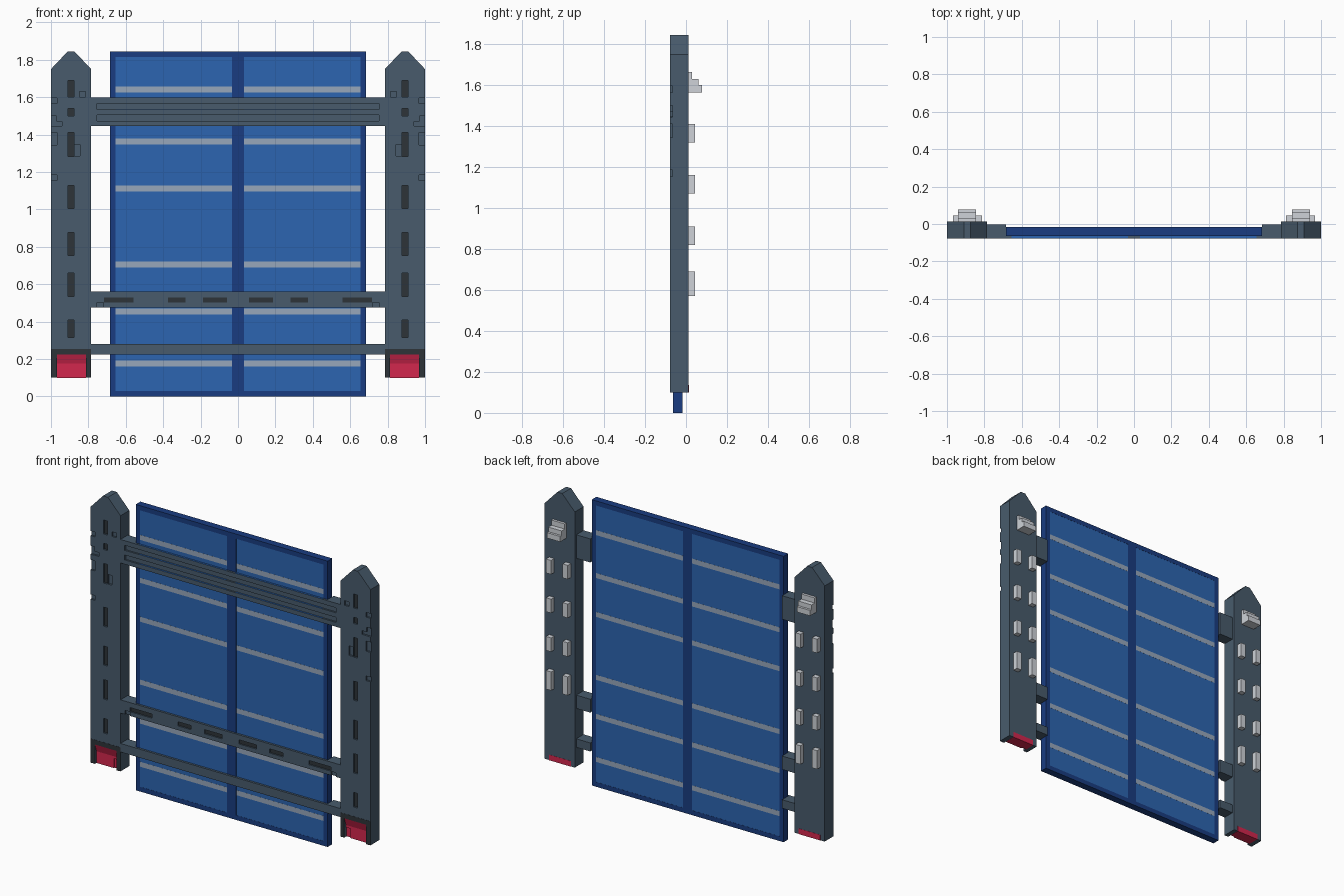
import bpy, bmesh
from mathutils import Vector

if "Cube" in bpy.data.objects:
    bpy.data.objects.remove(bpy.data.objects["Cube"])

def material(name, rgb):
    m = bpy.data.materials.new(name)
    m.diffuse_color = (*rgb, 1)
    m.use_nodes = True
    m.node_tree.nodes["Principled BSDF"].inputs["Base Color"].default_value = m.diffuse_color
    return m

SLATE = material("slate", (.065, .105, .15))
DARK = material("dark", (.027, .033, .04))
FRAME = material("frame_blue", (.010, .046, .22))
GLASS = material("glass_blue", (.025, .13, .44))
STRIPE = material("stripe_grey", (.31, .39, .50))
RED = material("red", (.65, .02, .075))
PALE = material("pale_grey", (.62, .65, .69))

FRONT, BACK = -.077, .013      # post faces in y

def new_object(name, bm, mat):
    bmesh.ops.recalc_face_normals(bm, faces=bm.faces)
    me = bpy.data.meshes.new(name)
    bm.to_mesh(me)
    bm.free()
    ob = bpy.data.objects.new(name, me)
    bpy.context.collection.objects.link(ob)
    if mat:
        me.materials.append(mat)
    return ob

def prism(name, pts, axis, lo, hi, mat):
    """Extrude a 2D profile along the axis; the other two axes keep their order."""
    bm = bmesh.new()
    rings = []
    for h in (lo, hi):
        ring = []
        for p in pts:
            co = list(p)
            co.insert(axis, h)
            ring.append(bm.verts.new(co))
        bm.faces.new(ring)
        rings.append(ring)
    n = len(pts)
    for i in range(n):
        j = (i + 1) % n
        bm.faces.new((rings[0][i], rings[0][j], rings[1][j], rings[1][i]))
    return new_object(name, bm, mat)

def add_box(bm, x, y, z):
    ret = bmesh.ops.create_cube(bm, size=1)
    for v in ret["verts"]:
        v.co = [(r[0] + r[1]) / 2 + c * abs(r[1] - r[0]) for r, c in zip((x, y, z), v.co)]

def boxes(name, items, mat):
    bm = bmesh.new()
    for it in items:
        add_box(bm, *it)
    return new_object(name, bm, mat)

def cut(ob, items):
    """Subtract the boxes one at a time, so that none of them interact."""
    for it in items:
        cutter = boxes("cutter", [it], None)
        cutter.hide_render = True
        mod = ob.modifiers.new("cut", 'BOOLEAN')
        mod.operation, mod.solver, mod.object = 'DIFFERENCE', 'EXACT', cutter
        bpy.context.view_layer.objects.active = ob
        bpy.ops.object.modifier_apply(modifier=mod.name)
        bpy.data.objects.remove(cutter)

# Panel: frame, glass, stripes
py = (-.064, -.017)
boxes("panel_frame", [((-.685, -.655), py, (0, 1.845)), ((.655, .685), py, (0, 1.845)),
                      ((-.032, .032), py, (.03, 1.815)),
                      ((-.655, .655), py, (0, .03)), ((-.655, .655), py, (1.815, 1.845))], FRAME)
PANES = ((-.655, -.032), (.032, .655))
boxes("panel_glass", [(p, (-.063, -.018), (.03, 1.815)) for p in PANES], GLASS)
boxes("panel_stripes", [(p, (-.0635, -.0175), (z - .016, z + .016))
                        for z in (1.64, 1.363, 1.112, .706, .454, .176) for p in PANES], STRIPE)

# Rails: thin across the panel front, thick between panel and posts
RAIL = [(-.785, FRONT), (.785, FRONT), (.785, -.002), (.685, -.002),
        (.685, -.062), (-.685, -.062), (-.685, -.002), (-.785, -.002)]
top_rail = prism("top_rail", RAIL, 2, 1.445, 1.597, SLATE)
middle_rail = prism("middle_rail", RAIL, 2, .476, .562, SLATE)
prism("bottom_rail", RAIL, 2, .225, .28, SLATE)
cut(top_rail, [((-.755, .755), (-.1, -.066), z) for z in ((1.535, 1.567), (1.473, 1.505))])
# Blue ledges on the upward faces of the top rail
ledges = ((1.597, -.0768), (1.535, -.0768), (1.473, -.0768))
boxes("top_rail_ledges", [(p, (y, -.065), (z - .001, z + .001)) for z, y in ledges for p in PANES], GLASS)
slots = [(s * a, s * b) for s in (-1, 1) for a, b in ((.56, .717), (.28, .375), (.06, .187))]
slots = [(min(p), max(p), .503, .53) for p in slots]
cut(middle_rail, [((a, b), (-.1, -.068), (c, d)) for a, b, c, d in slots] +
    [((a, a + .034), (-.1, -.068), (.45, .502)) for a in (-.753, .719)])
boxes("middle_rail_slots", [((a, b), (-.069, -.066), (c, d)) for a, b, c, d in slots], DARK)

# Posts: dimensions for the right side, mirrored with s
SLOT_Z = ((1.60, 1.69), (1.50, 1.54), (1.283, 1.41), (1.005, 1.128), (.754, .877), (.535, .66), (.315, .41))
NOTCHES = ((.968, 1.1, 1.565, 1.595), (.815, .847, 1.60, 1.63), (.97, 1.1, 1.445, 1.50),
           (.94, .975, 1.446, 1.47), (.968, 1.1, 1.345, 1.41), (.845, .875, 1.285, 1.347),
           (.968, 1.1, 1.155, 1.185))

for s, side in ((-1, "left"), (1, "right")):
    def sx(a, b):
        return tuple(sorted((s * a, s * b)))

    post = prism(side + "_post", [(s * x, z) for x, z in (
        (.785, .10), (1, .10), (1, 1.75), (.91, 1.845), (.875, 1.845), (.785, 1.75))], 1, FRONT, BACK, SLATE)
    cut(post, [(sx(.877, .908), (-.1, -.065), z) for z in SLOT_Z] +
        [(sx(a, b), (-.1, -.0655), (c, d)) for a, b, c, d in NOTCHES] +
        [(sx(.813, .968), (-.1, -.04), (.05, .225))])
    boxes(side + "_post_slots", [(sx(.877, .908), (-.066, -.063), z) for z in SLOT_Z], DARK)

    # Foot: dark surround and recessed red block
    fy = (FRONT - .001, FRONT + .002)
    boxes(side + "_foot_surround", [(sx(.785, 1), fy, (.225, .255)), (sx(.785, .813), fy, (.10, .225)),
                                    (sx(.968, 1), fy, (.10, .225))], DARK)
    x0, x1 = sx(.813, .968)
    foot = prism(side + "_foot", [(FRONT, .225), (-.06, .175), (-.06, .099), (-.039, .099), (-.039, .225)],
                 0, x0, x1, RED)
    cut(foot, [(sx(.80, .845), (-.1, -.052), (.05, .16))])
    boxes(side + "_foot_back", [((x0, x1), (-.04, BACK + .001), (.099, .135))], RED)

    # Back pegs in two columns
    boxes(side + "_back_pegs", [((s * x - .018, s * x + .018), (BACK - .002, .045), z)
                                for z in ((1.32, 1.41), (1.07, 1.16), (.82, .91), (.57, .69))
                                for x in (.831, .95)], PALE)

    # Stepped bracket near the top of the back
    prism(side + "_stepped_bracket", [(.011, 1.565), (.077, 1.565), (.077, 1.60), (.062, 1.60), (.062, 1.63),
                                      (.030, 1.63), (.030, 1.663), (.011, 1.663)], 0, *sx(.845, .94), PALE)
